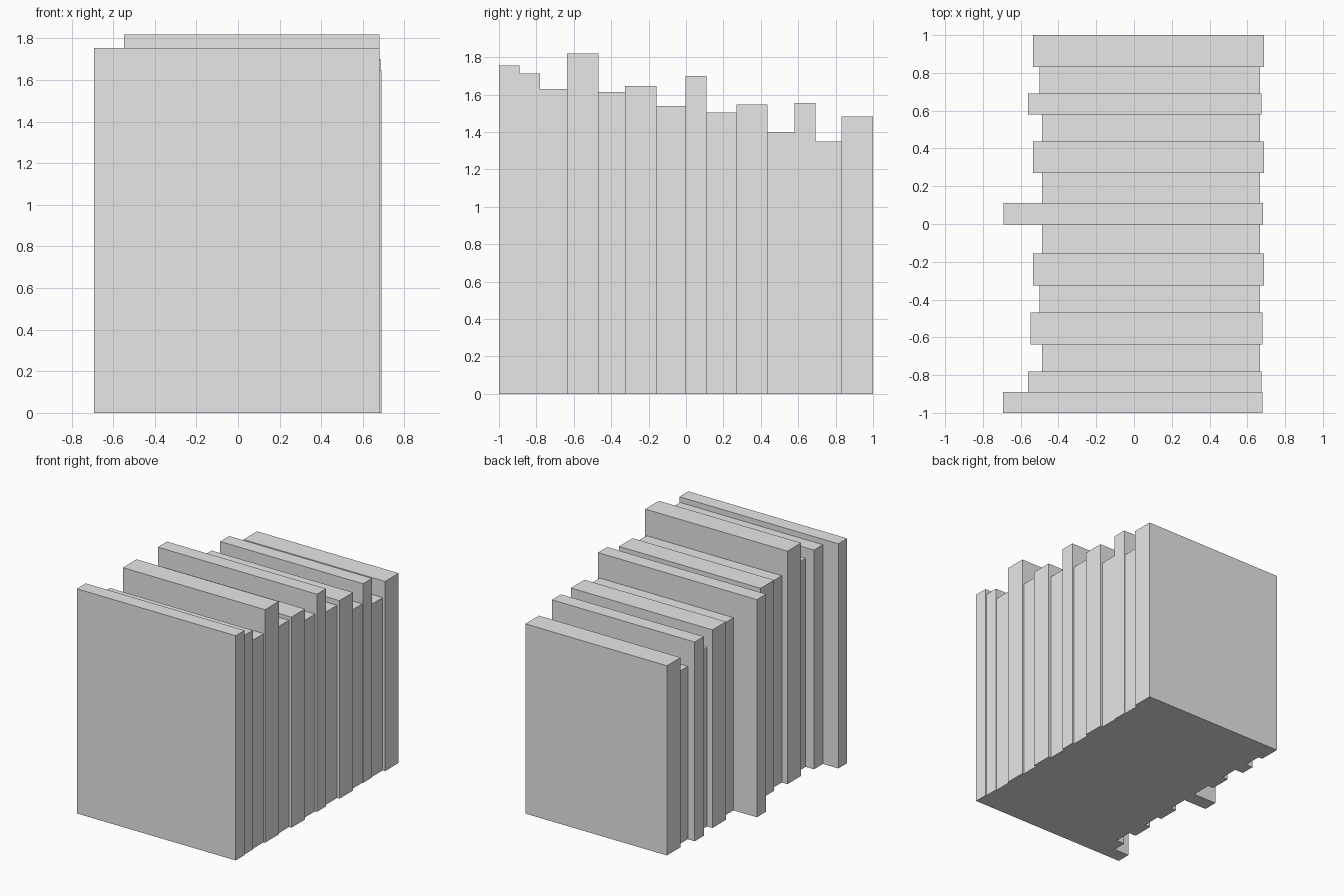
import bpy

cube = bpy.data.objects.get("Cube")
if cube:
    bpy.data.objects.remove(cube, do_unlink=True)

# Plain light grey for every slab
grey = bpy.data.materials.new("light_grey")
grey.use_nodes = True
colour = (0.8, 0.8, 0.8, 1)
grey.diffuse_color = colour
grey.node_tree.nodes["Principled BSDF"].inputs["Base Color"].default_value = colour


def add_slab(name, x0, x1, y0, y1, height):
    bpy.ops.mesh.primitive_cube_add(
        size=1, location=((x0 + x1) / 2, (y0 + y1) / 2, height / 2))
    slab = bpy.context.object
    slab.name = name
    slab.scale = (x1 - x0, y1 - y0, height)
    bpy.ops.object.transform_apply(location=False, rotation=False, scale=True)
    slab.data.materials.append(grey)


# Slab kinds: left and right ends in x
long_front, long_mid = (-0.693, 0.68), (-0.69, 0.684)
medium, wide = (-0.56, 0.674), (-0.549, 0.68)
broad = (-0.535, 0.689)
narrow, recessed = (-0.488, 0.668), (-0.5, 0.668)

# Row of upright slabs from front to back: kind, back edge, height
row = [
    (long_front, -0.89, 1.755),
    (medium, -0.78, 1.712),
    (narrow, -0.637, 1.63),
    (wide, -0.468, 1.82),
    (recessed, -0.325, 1.615),
    (broad, -0.157, 1.645),
    (narrow, -0.003, 1.54),
    (long_mid, 0.11, 1.70),
    (narrow, 0.269, 1.505),
    (broad, 0.437, 1.547),
    (narrow, 0.58, 1.397),
    (medium, 0.692, 1.556),
    (recessed, 0.832, 1.35),
    (broad, 1.0, 1.482),
]

front = -1.0
for i, ((x0, x1), back, height) in enumerate(row, 1):
    add_slab(f"slab_{i}", x0, x1, front, back, height)
    front = back
